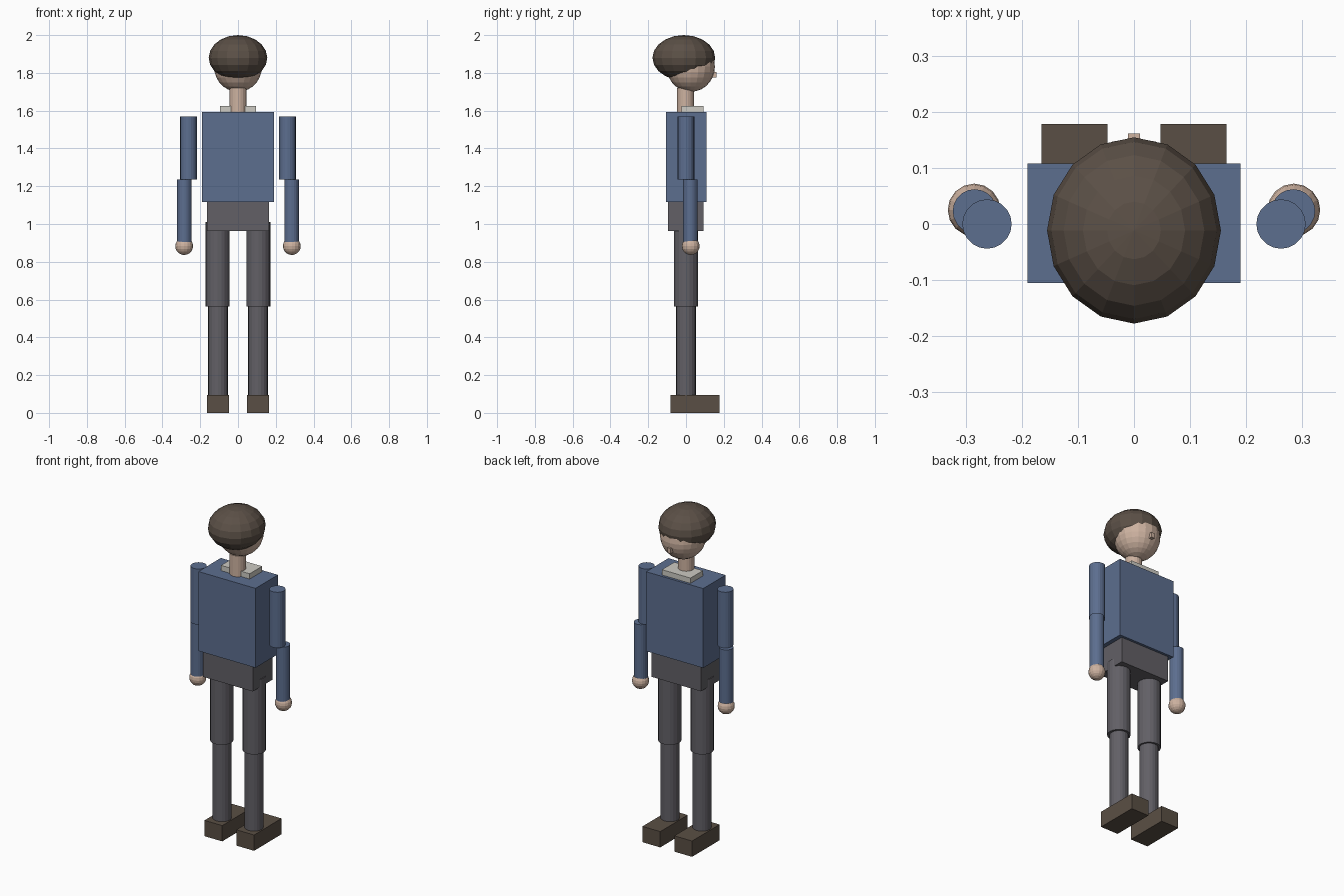
import bpy
import math

if "Cube" in bpy.data.objects:
    bpy.data.objects.remove(bpy.data.objects["Cube"])


def material(name, rgb):
    m = bpy.data.materials.new(name)
    m.diffuse_color = (*rgb, 1.0)
    m.use_nodes = True
    m.node_tree.nodes["Principled BSDF"].inputs["Base Color"].default_value = m.diffuse_color
    return m


SHIRT = material("blue shirt", (0.107, 0.156, 0.275))
TROUSERS = material("grey trousers", (0.122, 0.117, 0.133))
LEATHER = material("brown leather", (0.102, 0.078, 0.058))
HAIR = material("brown hair", (0.105, 0.080, 0.062))
SKIN = material("skin", (0.61, 0.445, 0.352))
CLOTH = material("off white cloth", (0.61, 0.597, 0.546))


def finish(name, mat):
    ob = bpy.context.object
    ob.name = ob.data.name = name
    bpy.ops.object.transform_apply(location=False, rotation=False, scale=True)
    ob.data.materials.append(mat)
    return ob


def box(name, mat, x, y, z):
    """Box from (min, max) ranges on each axis."""
    bpy.ops.mesh.primitive_cube_add(
        size=1, location=[(a + b) / 2 for a, b in (x, y, z)])
    bpy.context.object.scale = [b - a for a, b in (x, y, z)]
    return finish(name, mat)


def tube(name, mat, x, y, r, z0, z1):
    """Upright cylinder between two heights."""
    bpy.ops.mesh.primitive_cylinder_add(
        vertices=20, radius=r, depth=z1 - z0, location=(x, y, (z0 + z1) / 2))
    return finish(name, mat)


def ball(name, mat, centre, radii, segments, rings):
    bpy.ops.mesh.primitive_uv_sphere_add(
        segments=segments, ring_count=rings, radius=1, location=centre)
    bpy.context.object.scale = radii
    return finish(name, mat)


# Limbs, repeated on both sides
for side, s in (("left", -1), ("right", 1)):
    box(side + "_shoe", LEATHER, sorted((s * 0.047, s * 0.165)), (-0.083, 0.178), (0, 0.095))
    tube(side + "_shin", TROUSERS, s * 0.106, 0, 0.052, 0.09, 0.57)
    tube(side + "_thigh", TROUSERS, s * 0.108, 0, 0.064, 0.562, 1.01)
    tube(side + "_upper_arm", SHIRT, s * 0.262, 0, 0.044, 1.235, 1.57)
    tube(side + "_forearm", SHIRT, s * 0.284, 0.023, 0.039, 0.905, 1.235)
    ball(side + "_hand", SKIN, (s * 0.285, 0.025, 0.883), (0.047,) * 3, 16, 10)

# Body
box("hips", TROUSERS, (-0.165, 0.165), (-0.095, 0.093), (0.963, 1.116))
box("torso", SHIRT, (-0.19, 0.19), (-0.105, 0.108), (1.116, 1.594))
box("collar", CLOTH, (-0.095, 0.095), (-0.025, 0.093), (1.59, 1.626))
tube("neck", SKIN, 0, -0.002, 0.045, 1.59, 1.72)

# Head, hair cap and nose
ball("head", SKIN, (0, 0.025, 1.833), (0.127, 0.128, 0.133), 20, 14)
ball("hair", HAIR, (0, -0.0115, 1.88), (0.155, 0.166, 0.12), 16, 10)
box("nose", SKIN, (-0.011, 0.011), (0.135, 0.161), (1.776, 1.806))
